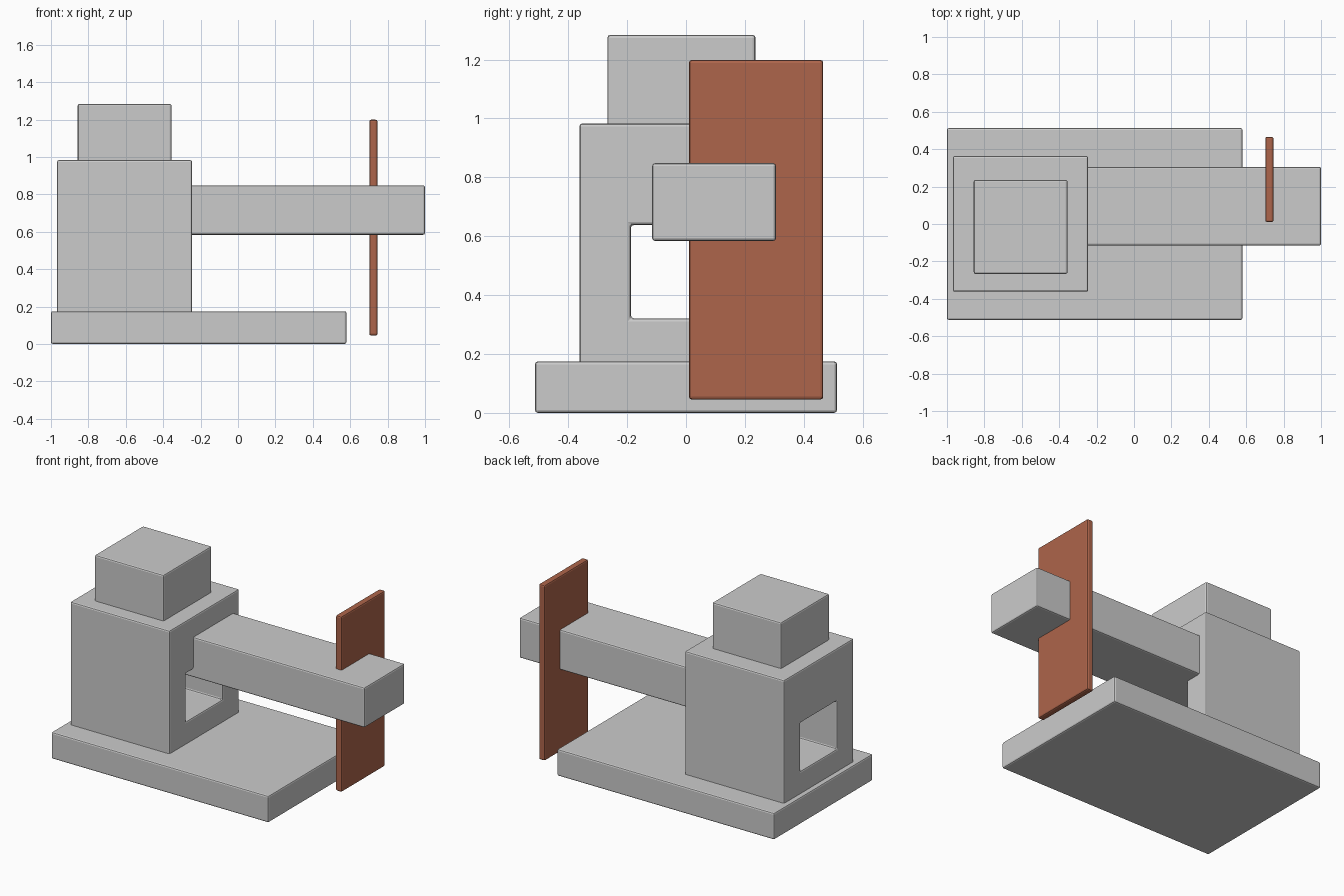
import bpy

if "Cube" in bpy.data.objects:
    bpy.data.objects.remove(bpy.data.objects["Cube"])


def box(name, x, y, z):
    """Box spanning the given (min, max) ranges."""
    bpy.ops.mesh.primitive_cube_add(size=1)
    ob = bpy.context.object
    ob.name = name
    for v in ob.data.vertices:
        v.co = [lo + (hi - lo) * (c + 0.5) for c, (lo, hi) in zip(v.co, (x, y, z))]
    return ob


def soften(ob, width=0.01):
    """Small rounded edges on a hard-edged block."""
    mod = ob.modifiers.new("edge_bevel", 'BEVEL')
    mod.width = width
    mod.segments = 2
    mod.limit_method = 'ANGLE'


# Base slab
base = box("base_slab", (-1.0, 0.58), (-0.513, 0.513), (0.003, 0.175))
for v in base.data.vertices:
    if v.co.z < 0.1:
        v.co.z = 0.0

# Main tower with a rectangular tunnel running through it along x
tower = box("tower_block", (-0.968, -0.245), (-0.362, 0.364), (0.15, 0.983))
cutter = box("tunnel_cutter", (-1.3, 0.1), (-0.187, 0.189), (0.321, 0.638))
cutter.hide_render = True
cutter.hide_set(True)
cut = tower.modifiers.new("tunnel", 'BOOLEAN')
cut.operation = 'DIFFERENCE'
cut.solver = 'EXACT'
cut.object = cutter

# Cap block on the tower
cap = box("cap_block", (-0.857, -0.355), (-0.267, 0.236), (0.96, 1.284))

# Horizontal arm, its inner end buried in the tower
arm = box("arm_beam", (-0.6, 1.0), (-0.115, 0.306), (0.584, 0.848))

# Thin coloured plate pierced by the arm
plate = box("rust_plate", (0.702, 0.746), (0.01, 0.466), (0.045, 1.199))
rust = bpy.data.materials.new("rust")
rust.diffuse_color = (0.42, 0.13, 0.07, 1.0)
rust.use_nodes = True
rust.node_tree.nodes["Principled BSDF"].inputs["Base Color"].default_value = rust.diffuse_color
plate.data.materials.append(rust)

for part in (base, tower, cap, arm, plate):
    soften(part)
